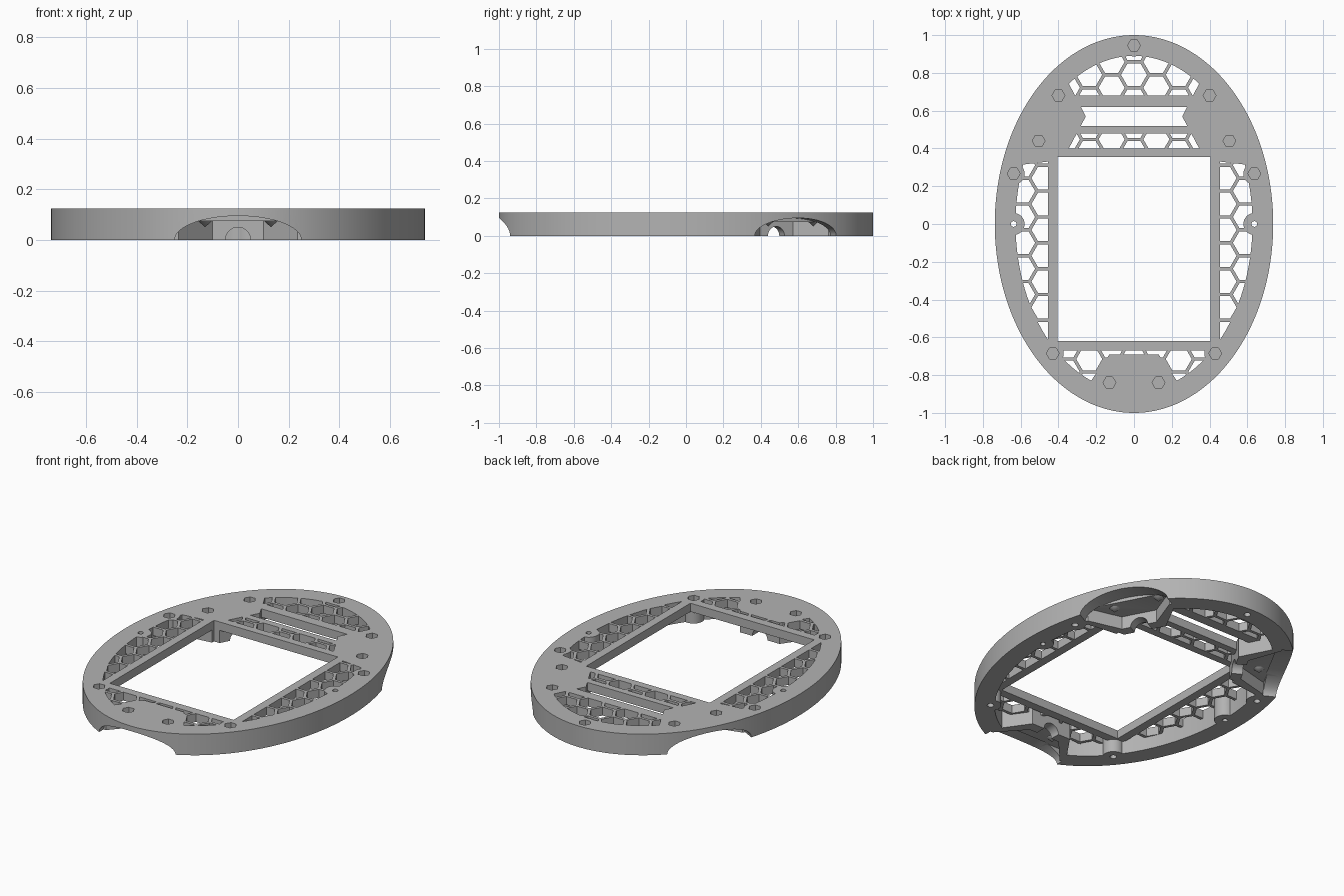
import bpy
import bmesh
from math import cos, sin, pi, radians, sqrt
from mathutils import Matrix

if "Cube" in bpy.data.objects:
    bpy.data.objects.remove(bpy.data.objects["Cube"])

HEIGHT, PLATE_BOTTOM = 0.125, 0.075
OUTER, INNER = (0.737, 1.0), (0.627, 0.89)

gray = bpy.data.materials.new("matte gray")
gray.use_nodes = True
gray.diffuse_color = (0.45, 0.45, 0.45, 1)
gray.node_tree.nodes["Principled BSDF"].inputs["Base Color"].default_value = gray.diffuse_color


# Helpers
def ring(rx, ry, sides, cx=0, cy=0):
    return [(cx + rx * cos(2 * pi * i / sides), cy + ry * sin(2 * pi * i / sides))
            for i in range(sides)]


def box(x0, x1, y0, y1):
    return [(x0, y0), (x1, y0), (x1, y1), (x0, y1)]


def prisms(name, outlines, z0, z1, matrix=Matrix()):
    """Extrude each closed outline from z0 to z1 into one object."""
    bm = bmesh.new()
    for outline in outlines:
        low = [bm.verts.new((x, y, z0)) for x, y in outline]
        high = [bm.verts.new((x, y, z1)) for x, y in outline]
        bm.faces.new(low[::-1])
        bm.faces.new(high)
        for i in range(len(low)):
            j = (i + 1) % len(low)
            bm.faces.new((low[i], low[j], high[j], high[i]))
    bm.transform(matrix)
    mesh = bpy.data.meshes.new(name)
    bm.to_mesh(mesh)
    bm.free()
    obj = bpy.data.objects.new(name, mesh)
    bpy.context.collection.objects.link(obj)
    return obj


def combine(target, tool, operation="DIFFERENCE", keep=False):
    """Apply a boolean to target, then drop the tool."""
    mod = target.modifiers.new("cut", "BOOLEAN")
    mod.operation, mod.object, mod.solver = operation, tool, "EXACT"
    graph = bpy.context.evaluated_depsgraph_get()
    mesh = bpy.data.meshes.new_from_object(target.evaluated_get(graph))
    target.modifiers.clear()
    target.data = mesh
    if not keep:
        bpy.data.objects.remove(tool)


def both_sides(points):
    return points + [(-x, y) for x, y in points]


# Cable ports: local x runs inward from the rim, local y runs across
ports = [Matrix.Translation((x, y, 0)) @ Matrix.Rotation(radians(a), 4, "Z")
         for x, y, a in ((0, -1, 90), (0.59, 0.6, 208), (-0.59, 0.6, 332))]
across = Matrix(((0, 0, 1, 0), (1, 0, 0, 0), (0, 1, 0, 0), (0, 0, 0, 1)))

# Screw and pin positions
rim_screws = [(0, 0.945)] + both_sides([(0.637, 0.267), (0.43, -0.685)])
port_screws = both_sides([(0.4, 0.68), (0.505, 0.44), (0.13, -0.84)])
pins = both_sides([(0.637, 0)])

# Hollow underside and honeycomb openings
hollow = prisms("hollow", [ring(*INNER, 128)], -0.1, PLATE_BOTTOM)
PITCH = 0.079
cells = []
for col in range(-6, 7):
    for row in range(-14, 3):
        cy = 0.79 + (row + 0.5 * (col % 2)) * PITCH * sqrt(3)
        cells.append(ring(0.069, 0.069, 6, col * PITCH * 1.5, cy))
openings = prisms("openings", cells, 0.03, 0.2)
zones = prisms("zones", [box(-0.45, 0.45, 0.68, 1), box(-0.4, 0.4, 0.4, 0.48),
                         box(0.455, 0.7, -0.66, 0.36), box(-0.7, -0.455, -0.66, 0.36),
                         box(-0.45, 0.45, -0.95, -0.67)], 0, 0.22)
combine(zones, prisms("inner_limit", [ring(*INNER, 128)], -0.1, 0.3), "INTERSECT")
combine(openings, zones, "INTERSECT")
slot = prisms("slot", [box(-0.32, 0.32, 0.52, 0.62)], 0.03, 0.2)

# Port housings and screw bosses stay solid
housing = [(0.0, -0.345), (0.31, -0.13), (0.31, 0.13), (0.0, 0.345)]
solids = [prisms("housing", [housing], -0.3, 0.4, m) for m in ports]
solids.append(prisms("bosses", [ring(0.058, 0.058, 32, x, y) for x, y in rim_screws + pins],
                     -0.31, 0.41))
for solid in solids:
    for void in (hollow, openings, slot):
        combine(void, solid, keep=True)
    bpy.data.objects.remove(solid)

# Oval bezel body
bezel = prisms("oval_bezel", [ring(*OUTER, 160)], 0, HEIGHT)
for void in (hollow, openings, slot):
    combine(bezel, void)
combine(bezel, prisms("window", [box(-0.405, 0.405, -0.62, 0.355)], -0.2, 0.3))

# Port mouths, tapered pockets and cable holes
pocket = [(0.095, -0.24), (0.25, -0.1), (0.25, 0.1), (0.095, 0.24)]
for m in ports:
    combine(bezel, prisms("mouth", [ring(0.25, 0.095, 64)], -0.15, 0.1, m @ across))
    combine(bezel, prisms("pocket", [pocket], -0.1, PLATE_BOTTOM, m))
    combine(bezel, prisms("cable_hole", [ring(0.05, 0.05, 32)], 0.2, 0.36, m @ across))

# Hexagonal nut recesses, blind screw holes and pin holes
nuts = [ring(0.034, 0.034, 6, x, y) for x, y in rim_screws + port_screws]
combine(bezel, prisms("nut_recesses", nuts, 0.09, 0.2))
combine(bezel, prisms("screw_holes", [ring(0.018, 0.018, 20, x, y) for x, y in rim_screws],
                      -0.1, 0.06))
combine(bezel, prisms("pin_holes", [ring(0.015, 0.015, 20, x, y) for x, y in pins], -0.1, 0.3))

# Small cones under the nut recesses inside the ports
bm = bmesh.new()
for x, y in port_screws:
    bmesh.ops.create_cone(bm, cap_ends=True, segments=24, radius1=0.0, radius2=0.032,
                          depth=0.03, matrix=Matrix.Translation((x, y, 0.065)))
mesh = bpy.data.meshes.new("port_cones")
bm.to_mesh(mesh)
bm.free()
cones = bpy.data.objects.new("port_cones", mesh)
bpy.context.collection.objects.link(cones)

# Colour and shading
for obj in (bezel, cones):
    obj.data.materials.clear()
    obj.data.materials.append(gray)
    bpy.ops.object.select_all(action="DESELECT")
    obj.select_set(True)
    bpy.context.view_layer.objects.active = obj
    bpy.ops.object.shade_smooth_by_angle(angle=radians(20))
